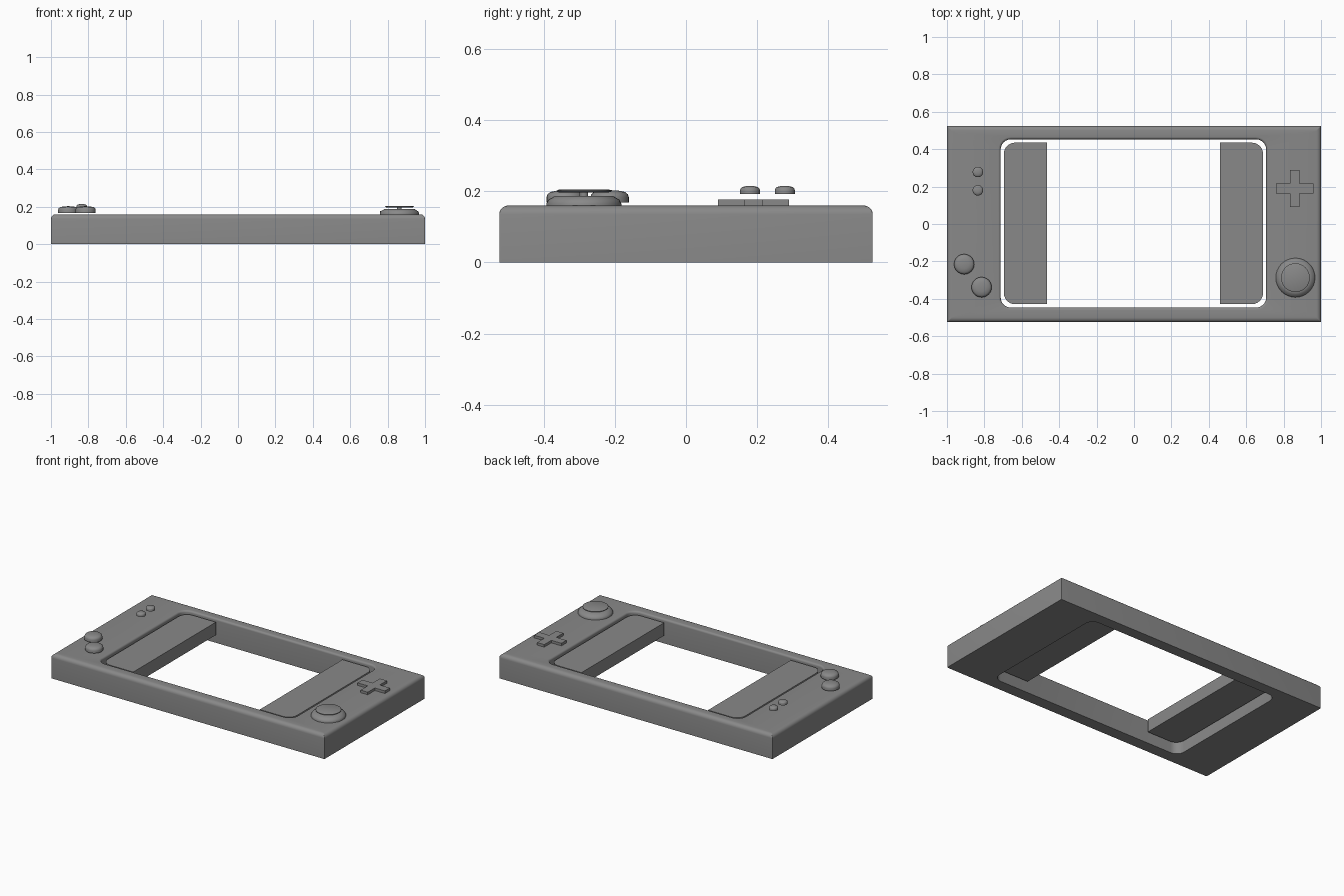
import bpy, bmesh
from math import sin, cos, pi

cube = bpy.data.objects.get("Cube")
if cube:
    bpy.data.objects.remove(cube, do_unlink=True)

grey = bpy.data.materials.new("plain_grey")
grey.use_nodes = True
colour = (0.25, 0.25, 0.25, 1)
grey.diffuse_color = colour
grey.node_tree.nodes["Principled BSDF"].inputs["Base Color"].default_value = colour


def finish(name, bm, angle=0.6):
    bmesh.ops.recalc_face_normals(bm, faces=bm.faces)
    mesh = bpy.data.meshes.new(name)
    bm.to_mesh(mesh)
    bm.free()
    mesh.materials.append(grey)
    ob = bpy.data.objects.new(name, mesh)
    bpy.context.collection.objects.link(ob)
    bpy.ops.object.select_all(action="DESELECT")
    ob.select_set(True)
    bpy.context.view_layer.objects.active = ob
    bpy.ops.object.shade_smooth_by_angle(angle=angle)
    return ob


def rounded_rect(hx, hy, r, cx=0, cy=0, n=6):
    """Outline of a rectangle with arcs of n segments at its corners."""
    pts = []
    for q, (sx, sy) in enumerate([(1, 1), (-1, 1), (-1, -1), (1, -1)]):
        for i in range(n + 1):
            a = (q + i / n) * pi / 2
            pts.append((cx + sx * (hx - r) + r * cos(a),
                        cy + sy * (hy - r) + r * sin(a)))
    return pts


def prism(name, pts, z0, z1):
    bm = bmesh.new()
    face = bm.faces.new([bm.verts.new((x, y, z0)) for x, y in pts])
    ext = bmesh.ops.extrude_face_region(bm, geom=[face])["geom"]
    for v in ext:
        if isinstance(v, bmesh.types.BMVert):
            v.co.z = z1
    return finish(name, bm)


def lathe(name, profile, x, y, n=32):
    """Turn a (radius, z) profile around a vertical axis and cap both ends."""
    bm = bmesh.new()
    rings = [[bm.verts.new((x + r * cos(2 * pi * i / n), y + r * sin(2 * pi * i / n), z))
              for i in range(n)] for r, z in profile]
    for a, b in zip(rings, rings[1:]):
        for i in range(n):
            j = (i + 1) % n
            bm.faces.new((a[i], a[j], b[j], b[i]))
    bm.faces.new(rings[0])
    bm.faces.new(rings[-1])
    return finish(name, bm, 0.8)


# Case: a closed loft from the outer wall over the top and down the opening
TOP = 0.16
OUT_BEVEL, IN_BEVEL, STEPS = 0.025, 0.013, 5
loops = [(rounded_rect(1, 0.525, 0.003), 0)]
for k in range(STEPS + 1):
    a = k / STEPS * pi / 2
    d = OUT_BEVEL * (1 - cos(a))
    loops.append((rounded_rect(1 - d, 0.525 - d, 0.003), TOP - OUT_BEVEL * (1 - sin(a))))
for k in range(STEPS, -1, -1):
    a = k / STEPS * pi / 2
    d = IN_BEVEL * (1 - cos(a))
    loops.append((rounded_rect(0.71 + d, 0.45 + d, 0.055 + d, -0.003, 0.003),
                  TOP - IN_BEVEL * (1 - sin(a))))
loops.append((rounded_rect(0.71, 0.45, 0.055, -0.003, 0.003), 0))
bm = bmesh.new()
rings = [[bm.verts.new((x, y, z)) for x, y in pts] for pts, z in loops]
for a, b in zip(rings, rings[1:] + rings[:1]):
    for i in range(len(a)):
        j = (i + 1) % len(a)
        bm.faces.new((a[i], a[j], b[j], b[i]))
finish("case_frame", bm)

# Side panels inside the opening, rounded on their outer corners
outline = rounded_rect(0.693, 0.432, 0.06, 0, 0.003)
half = len(outline) // 4
right_side = outline[-half:] + outline[:half]
right_side = [(0.463, -0.429)] + right_side + [(0.463, 0.435)]
for name, s in (("left_panel", 1), ("right_panel", -1)):
    prism(name, [(s * x - 0.003, y) for x, y in right_side], 0.062, 0.147)

# Direction pad
L, W = 0.1, 0.026
cross = [(L, -W), (L, W), (W, W), (W, L), (-W, L), (-W, W),
         (-L, W), (-L, -W), (-W, -W), (-W, -L), (W, -L), (W, -W)]
prism("direction_pad", [(0.86 + x, 0.19 + y) for x, y in cross], 0.155, 0.177)

# Thumb stick: flared base, short stem and thin cap
sx, sy = 0.863, -0.287
lathe("stick_base", [(0.105, 0.155), (0.105, 0.166), (0.1, 0.176),
                     (0.088, 0.183), (0.082, 0.187)], sx, sy)
lathe("stick_stem", [(0.012, 0.18), (0.012, 0.2)], sx, sy)
lathe("stick_cap", [(0.07, 0.197), (0.077, 0.199), (0.077, 0.202), (0.07, 0.205)], sx, sy)


# Domed buttons
def button(name, x, y, r, z0, z1):
    h = z1 - z0
    dome = [(r, z0), (r, z0 + h * 0.45), (r * 0.95, z0 + h * 0.68),
            (r * 0.8, z0 + h * 0.86), (r * 0.45, z0 + h * 0.97), (r * 0.1, z1)]
    lathe(name, dome, x, y)


button("upper_action_button", -0.908, -0.215, 0.054, 0.168, 0.203)
button("lower_action_button", -0.815, -0.338, 0.054, 0.168, 0.203)
for i, y in enumerate((0.18, 0.278)):
    button(f"small_button_{i + 1}", -0.835, y, 0.028, 0.192, 0.215)
